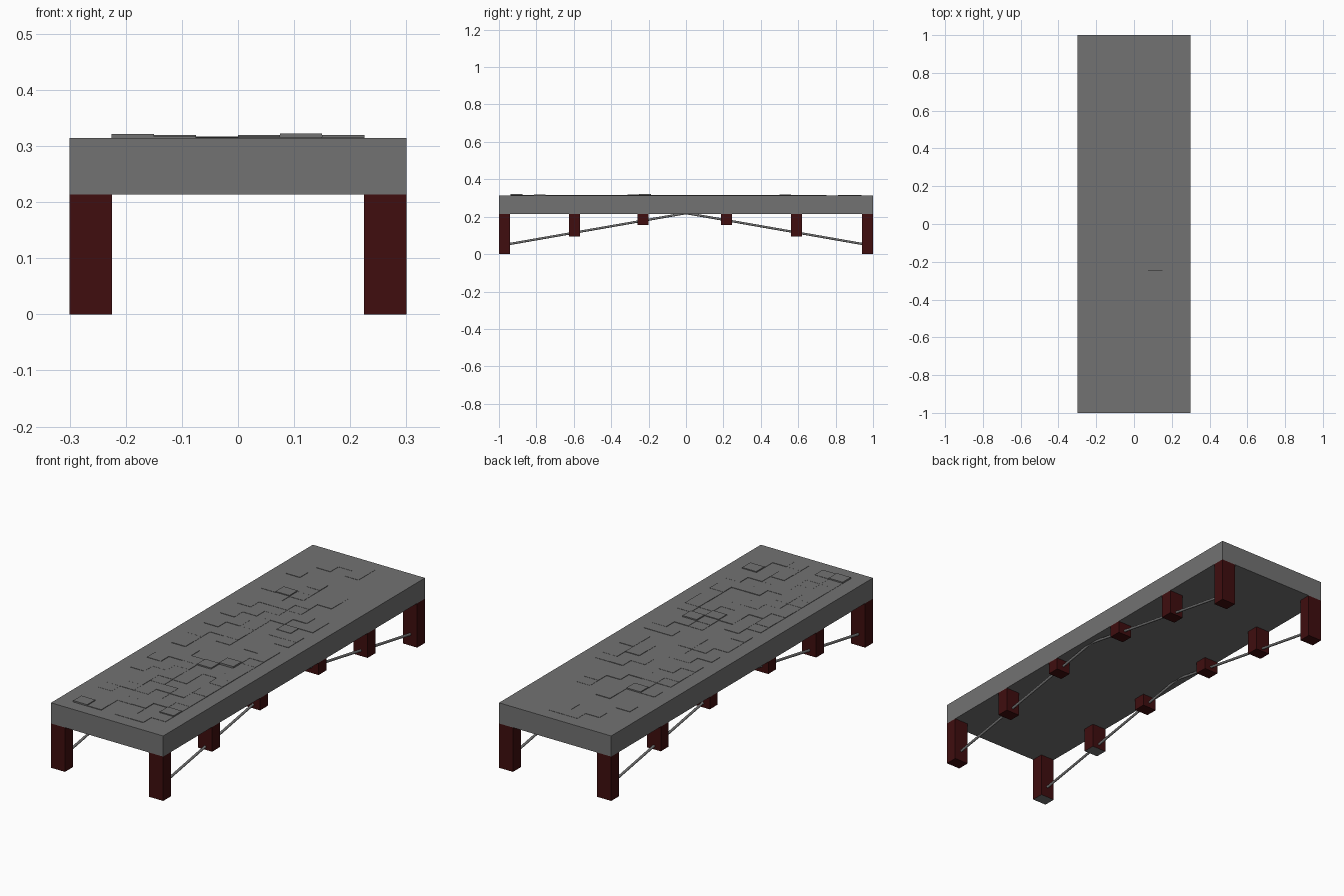
import bpy, bmesh, math, random
from mathutils import Vector, Matrix

if "Cube" in bpy.data.objects:
    bpy.data.objects.remove(bpy.data.objects["Cube"])

random.seed(7)


def material(name, rgb):
    m = bpy.data.materials.new(name)
    m.diffuse_color = (*rgb, 1)
    m.use_nodes = True
    m.node_tree.nodes["Principled BSDF"].inputs["Base Color"].default_value = m.diffuse_color
    return m


stone = material("grey stone", (0.17, 0.17, 0.17))
wood = material("dark red wood", (0.05, 0.0042, 0.0045))


def add_box(bm, x0, x1, y0, y1, z0, z1):
    mat = Matrix.Translation(((x0 + x1) / 2, (y0 + y1) / 2, (z0 + z1) / 2))
    mat = mat @ Matrix.Diagonal((x1 - x0, y1 - y0, z1 - z0, 1))
    bmesh.ops.create_cube(bm, size=1, matrix=mat)


def finish(bm, name, mats):
    me = bpy.data.meshes.new(name)
    bm.to_mesh(me)
    bm.free()
    ob = bpy.data.objects.new(name, me)
    bpy.context.collection.objects.link(ob)
    for m in mats:
        me.materials.append(m)
    return ob


BOTTOM, TOP = 0.214, 0.314

# Deck slab
bm = bmesh.new()
add_box(bm, -0.3, 0.3, -1, 1, BOTTOM, TOP)
finish(bm, "deck", [stone])

# Slightly raised paving stones on a 6 x 30 grid, sparser towards the back
W, D = 0.075, 0.0625
tall = {(0, 0): 0.007, (4, 11): 0.0085, (3, 10): 0.006, (5, 2): 0.006, (1, 23): 0.006}
bm = bmesh.new()
for i in range(6):
    for j in range(30):
        h = tall.get((i, j))
        if h is None:
            if random.random() > 0.85 - 0.5 * j / 29:
                continue
            h = random.uniform(0.0008, 0.003)
        x, y = -0.225 + i * W, -0.9375 + j * D
        add_box(bm, x, x + W, y, y + D, TOP - 0.005, TOP + h)
finish(bm, "paving_stones", [stone])

# Legs: the inner ones get shorter following the arch
legs = [(-0.97, 0), (-0.596, 0.095), (-0.23, 0.155),
        (0.217, 0.155), (0.591, 0.095), (0.97, 0)]
for side, label in ((-1, "left"), (1, "right")):
    for n, (y, z) in enumerate(legs):
        bm = bmesh.new()
        xs = sorted((side * 0.225, side * 0.3))
        add_box(bm, *xs, y - 0.03, y + 0.03, z, BOTTOM)
        # two left legs have a grey underside
        if side < 0 and n < 2:
            for f in bm.faces:
                f.normal_update()
                if f.normal.z < -0.5:
                    f.material_index = 1
        finish(bm, f"{label}_leg_{n + 1}", [wood, stone])

    # Brace rods rising from the end legs to the middle of the deck
    for end, tag in ((-1, "front"), (1, "back")):
        a = Vector((side * 0.2625, end * 0.95, 0.053))
        b = Vector((side * 0.2625, 0, 0.219))
        d = b - a
        mat = Matrix.Translation((a + b) / 2) @ d.to_track_quat('Z', 'Y').to_matrix().to_4x4()
        bm = bmesh.new()
        bmesh.ops.create_cone(bm, cap_ends=True, segments=12, radius1=0.006,
                              radius2=0.006, depth=d.length, matrix=mat)
        finish(bm, f"{label}_{tag}_brace", [stone])
